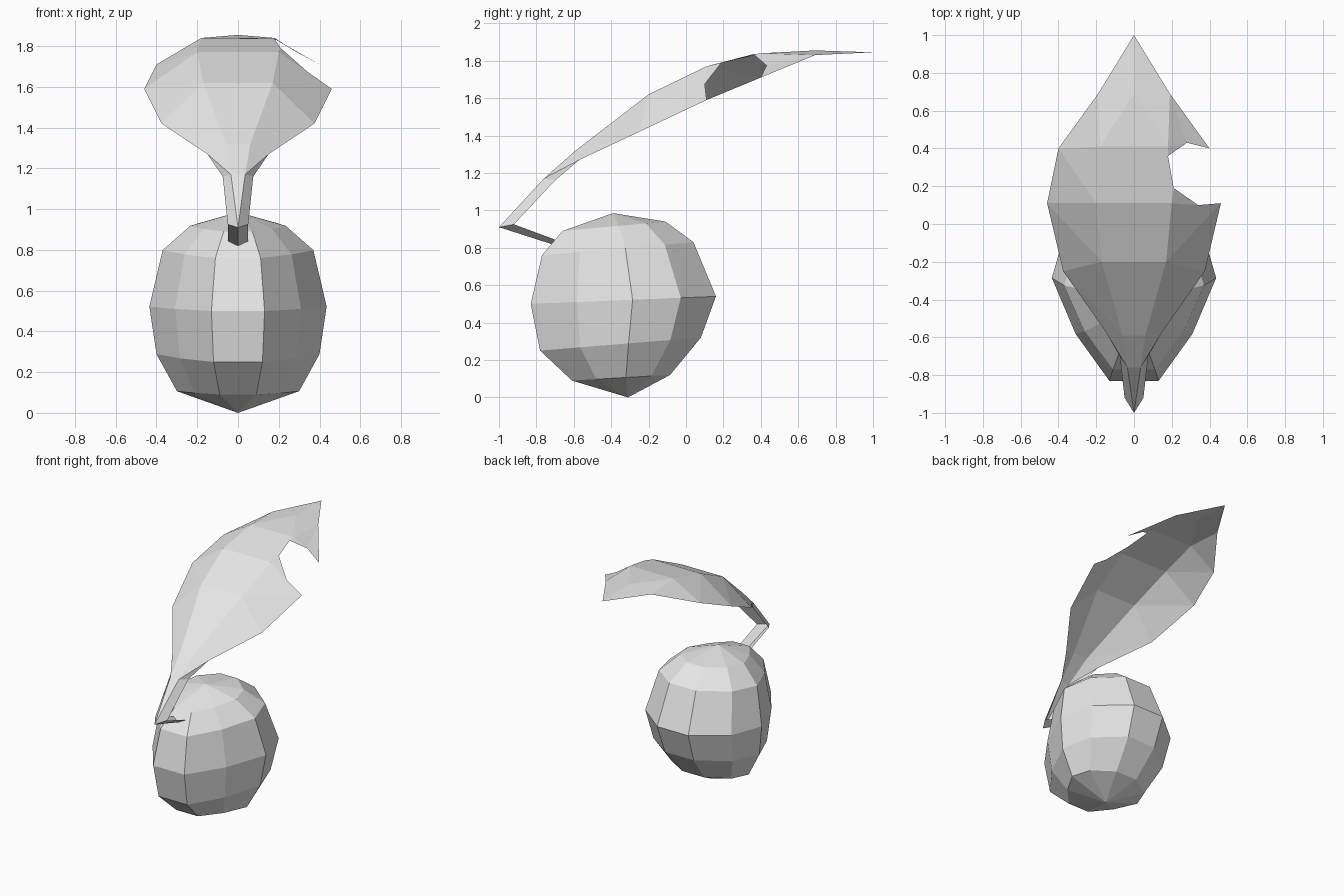
import bpy

cube = bpy.data.objects.get("Cube")
if cube:
    bpy.data.objects.remove(cube, do_unlink=True)

grey = bpy.data.materials.new("light grey")
grey.use_nodes = True
grey.diffuse_color = (0.8, 0.8, 0.8, 1)
grey.node_tree.nodes["Principled BSDF"].inputs["Base Color"].default_value = (0.8, 0.8, 0.8, 1)


class Part:
    """Collects faces given as corner points, sharing equal corners."""

    def __init__(self, name):
        self.name, self.index, self.faces = name, {}, []

    def face(self, *points):
        self.faces.append([self.index.setdefault(p, len(self.index)) for p in points])

    def finish(self):
        mesh = bpy.data.meshes.new(self.name)
        mesh.from_pydata(list(self.index), [], self.faces)
        mesh.materials.append(grey)
        mesh.update()
        obj = bpy.data.objects.new(self.name, mesh)
        bpy.context.collection.objects.link(obj)


def flip(p):
    return (-p[0], p[1], p[2])


# Seed body: tilted ten-sided rings between a bottom and a top point
outline = [(0.3, 0), (0.71, 0.25), (1, 0.55), (0.83, 0.81), (0.3, 1)]
rings = []
for width, front, back, z_front, z_back in [
        (0.30, -0.61, -0.085, 0.09, 0.12),
        (0.40, -0.78, 0.08, 0.25, 0.32),
        (0.435, -0.83, 0.16, 0.5, 0.54),
        (0.37, -0.77, 0.04, 0.76, 0.83),
        (0.235, -0.66, -0.11, 0.89, 0.94)]:
    half = [(width * u, front + (back - front) * v, z_front + (z_back - z_front) * v)
            for u, v in outline]
    rings.append(half + [flip(p) for p in reversed(half)])

body = Part("seed_body")
bottom, top = (0, -0.31, 0), (0, -0.39, 0.985)
count = len(rings[0])
for i in range(count):
    j = (i + 1) % count
    body.face(bottom, rings[0][j], rings[0][i])
    body.face(rings[-1][i], rings[-1][j], top)
    for low, high in zip(rings, rings[1:]):
        body.face(low[i], low[j], high[j], high[i])
body.finish()

# Stem: V-shaped strip from the body out to the elbow
elbow, elbow_side = (0, -1, 0.91), (0.05, -0.92, 0.925)
root, root_side = (0, -0.72, 0.82), (0.05, -0.69, 0.84)
stem = Part("stem")
stem.face(elbow, root, root_side, elbow_side)
stem.face(flip(elbow_side), flip(root_side), root, elbow)
stem.finish()

# Leaf: ridge and rim points from the elbow up to the tip
ridge = [(0.035, -0.76, 1.17), (0.06, -0.59, 1.32), (0.17, -0.2, 1.62),
         (0.2, 0.11, 1.77), (0.18, 0.41, 1.84)]
rim = [(0.075, -0.7, 1.16), (0.15, -0.57, 1.27), (0.375, -0.25, 1.42),
       (0.46, 0.11, 1.59), (0.4, 0.4, 1.71)]
shoulder, crest, tip = (0.19, 0.69, 1.83), (0, 0.69, 1.855), (0, 1, 1.845)
notch = [(0.34, 0.1, 1.675), (0.21, 0.19, 1.79), (0.18, 0.36, 1.835), (0.28, 0.43, 1.775)]

leaf = Part("leaf")
leaf.face(elbow, ridge[0], flip(ridge[0]))
for side in (1, -1):
    def at(p):
        return p if side == 1 else flip(p)

    def add(*points):
        points = [at(p) for p in points]
        leaf.face(*(points if side == 1 else reversed(points)))

    add(elbow, elbow_side, rim[0], ridge[0])
    for k in range(3):
        if k == 2 and side == 1:
            continue
        add(ridge[k], rim[k], rim[k + 1])
        add(ridge[k], rim[k + 1], ridge[k + 1])
    add(ridge[4], shoulder, crest)
    add(crest, shoulder, tip)

# Whole left half of the middle of the leaf
leaf.face(flip(ridge[3]), flip(rim[4]), flip(rim[3]))
leaf.face(flip(ridge[3]), flip(ridge[4]), flip(rim[4]))
leaf.face(flip(ridge[4]), flip(shoulder), flip(rim[4]))

# Bitten half around the notch
leaf.face(ridge[2], rim[2], rim[3])
leaf.face(ridge[2], rim[3], notch[0], ridge[3])
leaf.face(ridge[3], notch[0], notch[1])
leaf.face(ridge[4], notch[2], notch[3])
leaf.face(ridge[4], notch[3], shoulder)
leaf.face(notch[3], rim[4], shoulder)

# Middle strip between the ridges
for k in range(3):
    leaf.face(flip(ridge[k]), ridge[k], ridge[k + 1], flip(ridge[k + 1]))
leaf.face(flip(ridge[3]), ridge[3], notch[1], notch[2], ridge[4], flip(ridge[4]))
leaf.face(flip(ridge[4]), ridge[4], crest)
leaf.finish()
